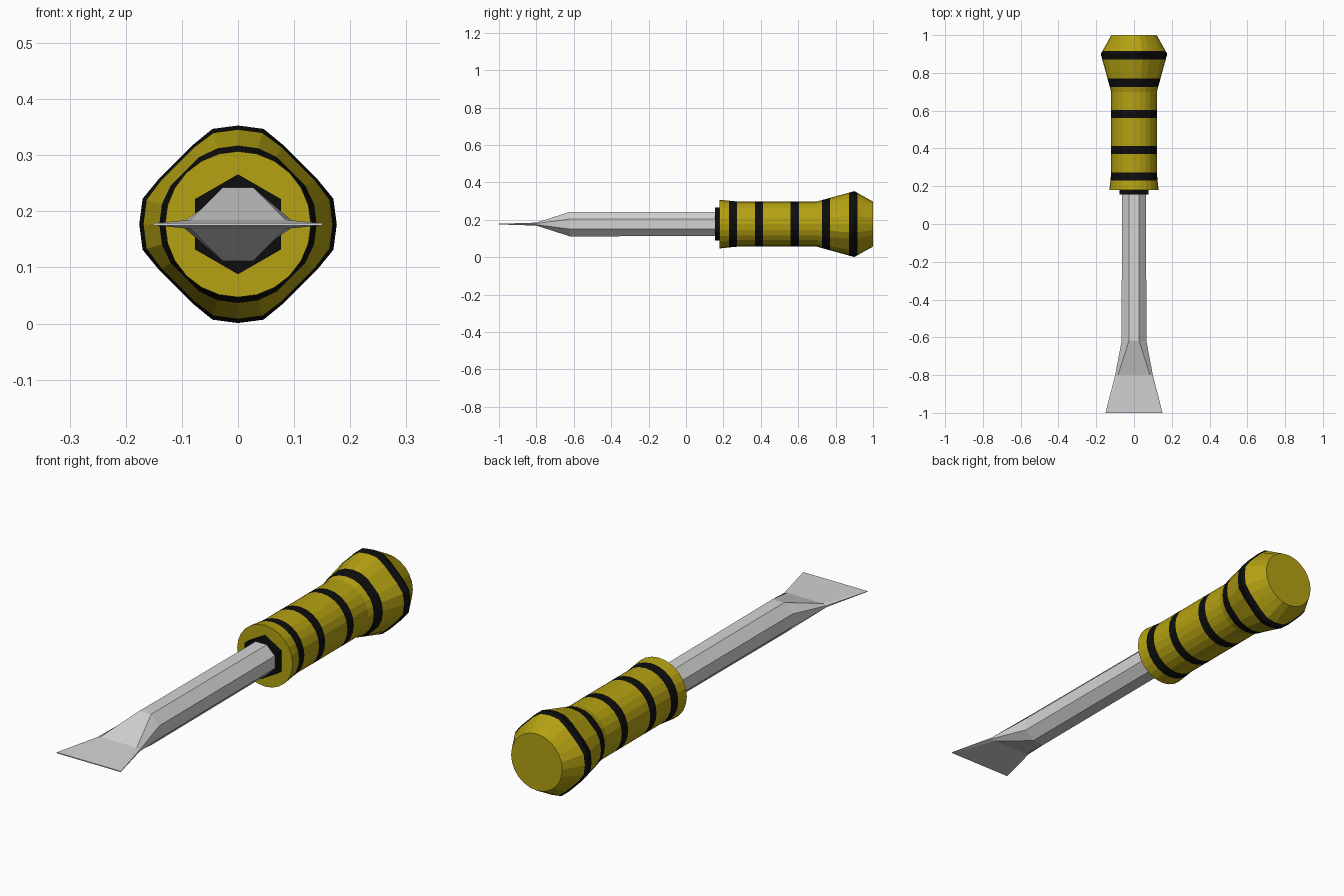
import bpy
import bmesh
import math

if "Cube" in bpy.data.objects:
    bpy.data.objects.remove(bpy.data.objects["Cube"])

ZC = 0.177  # height of the tool's axis


def material(name, rgb):
    m = bpy.data.materials.new(name)
    m.diffuse_color = (*rgb, 1)
    m.use_nodes = True
    m.node_tree.nodes["Principled BSDF"].inputs["Base Color"].default_value = m.diffuse_color
    return m


yellow = material("mustard yellow", (0.46, 0.36, 0.006))
black = material("black", (0.004, 0.004, 0.004))
steel = material("light steel", (0.66, 0.66, 0.66))


def loft(name, sections, mats, face_rule=None):
    """Skin closed sections [(y, [(x, z), ...]), ...] along the y axis."""
    bm = bmesh.new()
    rings = [[bm.verts.new((x, y, ZC + z)) for x, z in pts] for y, pts in sections]
    n = len(rings[0])
    for a, b in zip(rings, rings[1:]):
        for i in range(n):
            j = (i + 1) % n
            bm.faces.new((a[i], a[j], b[j], b[i]))
    bm.faces.new(rings[0])
    bm.faces.new(rings[-1])
    bmesh.ops.recalc_face_normals(bm, faces=bm.faces)
    if face_rule:
        for f in bm.faces:
            f.material_index = face_rule(f)
    me = bpy.data.meshes.new(name)
    bm.to_mesh(me)
    bm.free()
    for m in mats:
        me.materials.append(m)
    ob = bpy.data.objects.new(name, me)
    bpy.context.collection.objects.link(ob)
    return ob


def polygon(n, r, start=0.0):
    angles = [start + 2 * math.pi * i / n for i in range(n)]
    return [(r * math.cos(a), r * math.sin(a)) for a in angles]


def lerp(table, y):
    for (y0, *p), (y1, *q) in zip(table, table[1:]):
        if y <= y1:
            t = (y - y0) / (y1 - y0)
            return [u + (v - u) * t for u, v in zip(p, q)]
    return list(table[-1][1:])


# Handle: y, radius, distance of the four diagonal flats from the axis
PROFILE = [(0.18, 0.13, 0.13), (0.27, 0.121, 0.121), (0.70, 0.121, 0.121),
           (0.90, 0.176, 0.157), (1.0, 0.12, 0.12)]
STRIPES = [(0.23, 0.272), (0.37, 0.412), (0.56, 0.603), (0.726, 0.77), (0.872, 0.916)]


def handle_section(y):
    r, flat = lerp(PROFILE, y)
    pts = []
    for i in range(24):
        a = 2 * math.pi * i / 24
        off = (a % (math.pi / 2)) - math.pi / 4
        rr = r if r - flat < 1e-6 else min(r, flat / math.cos(off))
        pts.append((rr * math.cos(a), rr * math.sin(a)))
    return pts


def stripe_rule(f):
    if abs(f.normal.y) > 0.99:
        return 0
    y = f.calc_center_median().y
    return int(any(a < y < b for a, b in STRIPES))


levels = sorted({p[0] for p in PROFILE} | {v for s in STRIPES for v in s})
loft("handle", [(y, handle_section(y)) for y in levels], [yellow, black], stripe_rule)

# Hexagonal black collar where the shaft enters the handle
hexagon = polygon(6, 0.089, math.pi / 2)
loft("collar", [(0.155, hexagon), (0.20, hexagon)], [black])

# Octagonal shaft flattening and flaring into the blade
octagon = polygon(8, 0.071, math.pi / 8)


def flattened(inner, outer, zi, zo):
    # same point order as the octagon
    quarter = [(outer, zo), (inner, zi)]
    top = quarter + [(-x, z) for x, z in reversed(quarter)]
    return top + [(-x, -z) for x, z in top]


loft("shaft_and_blade", [
    (-1.0, flattened(0.149, 0.151, 0.002, 0.001)),
    (-0.80, flattened(0.085, 0.10, 0.008, 0.003)),
    (-0.62, octagon),
    (0.19, polygon(8, 0.069, math.pi / 8)),
], [steel])
